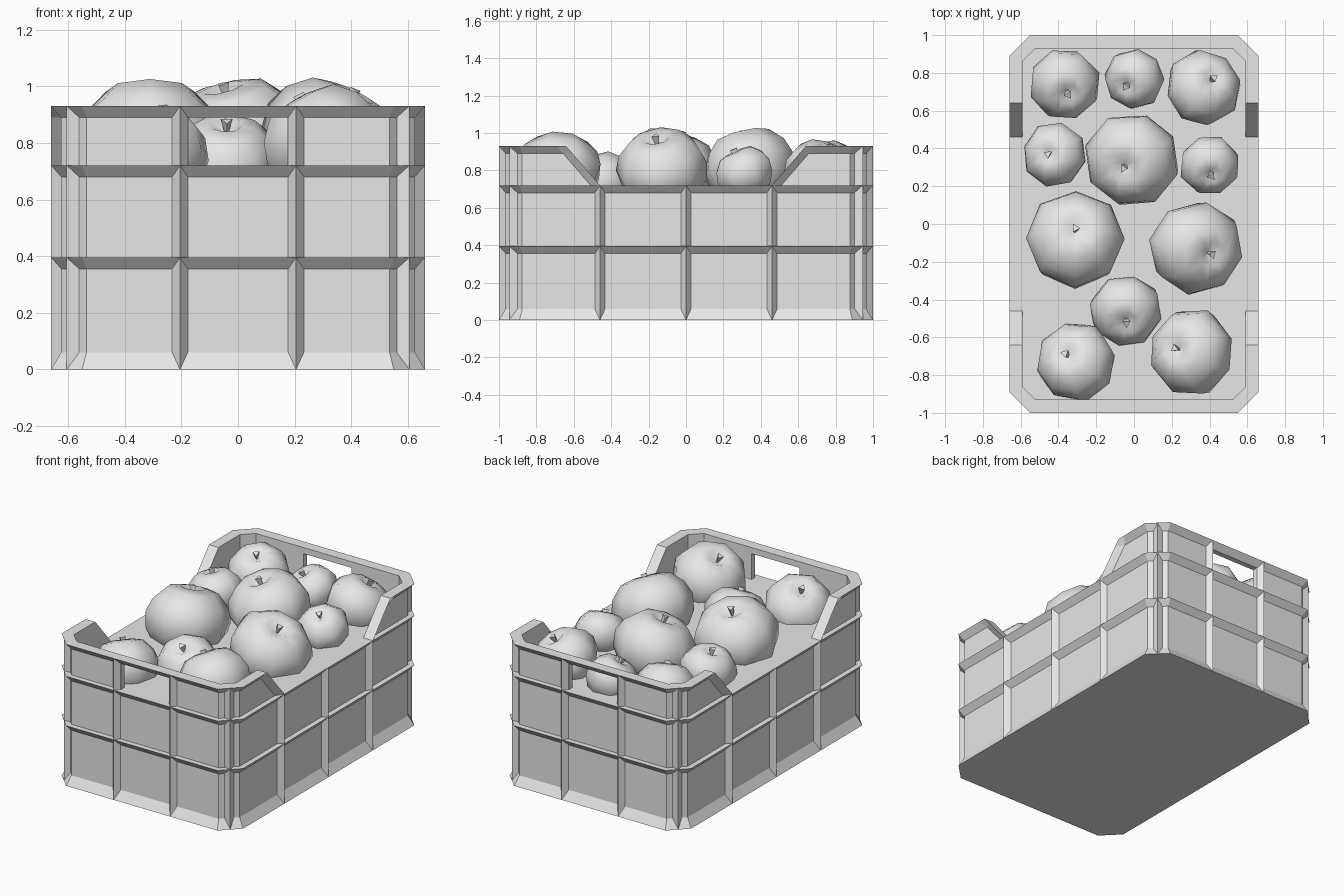
import bpy, bmesh, math, random
from mathutils import Vector, Matrix

random.seed(4)
cube = bpy.data.objects.get("Cube")
if cube:
    bpy.data.objects.remove(cube, do_unlink=True)

grey = bpy.data.materials.new("plain_grey")
grey.use_nodes = True
grey.diffuse_color = (0.8, 0.8, 0.8, 1)
grey.node_tree.nodes["Principled BSDF"].inputs["Base Color"].default_value = (0.8, 0.8, 0.8, 1)

WIDTH, LENGTH, CHAMFER = 0.66, 1.0, 0.11   # half sizes and corner cut
PANEL, INNER = 0.035, 0.07                 # inset of panels and inner wall
MID, LOW, TOP, LIP = 0.72, 0.395, 0.93, 0.04
HOLE, RIB_X, DIP = 0.175, 0.205, 0.46


def loft(name, rings, smooth=False):
    """Join equal rings of points into a closed solid."""
    bm = bmesh.new()
    loops = [[bm.verts.new(p) for p in ring] for ring in rings]
    for a, b in zip(loops, loops[1:]):
        for i in range(len(a)):
            j = (i + 1) % len(a)
            bm.faces.new((a[i], a[j], b[j], b[i]))
    bm.faces.new(loops[0])
    bm.faces.new(loops[-1])
    bmesh.ops.recalc_face_normals(bm, faces=bm.faces)
    mesh = bpy.data.meshes.new(name)
    bm.to_mesh(mesh)
    bm.free()
    mesh.materials.append(grey)
    for f in mesh.polygons:
        f.use_smooth = smooth
    obj = bpy.data.objects.new(name, mesh)
    bpy.context.collection.objects.link(obj)
    return obj


def corner(o):
    """The two plan points of one cut corner, inset by o."""
    c = CHAMFER - o * (2 - math.sqrt(2))
    return (WIDTH - o, LENGTH - o - c), (WIDTH - o - c, LENGTH - o)


def outline(z, o):
    a, b = corner(o)
    quarter = [a, b]
    half = quarter + [(-x, y) for x, y in reversed(quarter)]
    return [(x, y, z) for x, y in half + [(-x, -y) for x, y in half]]


# Crate body with flared foot and two ledges
body = [(0, 0), (0.06, PANEL)]
for ledge in (LOW, MID):
    body += [(ledge - LIP, PANEL), (ledge, 0), (ledge, PANEL)]
loft("crate_body", [outline(z, o) for z, o in body[:-1]])

# Raised corner walls, sloping down towards the long sides
section = [(MID, PANEL), (TOP - LIP, PANEL), (TOP, 0), (TOP, INNER), (MID, INNER)]


def slope(z):
    return DIP + (z - MID) * 0.86


for sx in (-1, 1):
    for sy in (-1, 1):
        rings = [
            [(WIDTH - (o if o == INNER else 0), slope(z), z) for z, o in section],
            [(WIDTH - o, slope(z) + 0.05, z) for z, o in section],
            [(*corner(o)[0], z) for z, o in section],
            [(*corner(o)[1], z) for z, o in section],
            [(HOLE, LENGTH - o, z) for z, o in section],
        ]
        loft("corner_wall", [[(sx * x, sy * y, z) for x, y, z in r] for r in rings])

# Handle bars above the end openings
bar = section[1:4] + [(TOP - LIP, INNER)]
for sy in (-1, 1):
    loft("handle_bar", [[(x, sy * (LENGTH - o), z) for z, o in bar] for x in (-HOLE, HOLE)])


# Upright three-sided ribs
def rib(x, y, nx, ny, height):
    n = Vector((nx, ny, 0)).normalized()
    t = Vector((-n.y, n.x, 0))
    tip = Vector((x, y, 0))
    back = tip - n * (PANEL + 0.003)
    plan = [back - t * 0.03, tip, back + t * 0.03]
    loft("rib", [[p + Vector((0, 0, z)) for p in plan] for z in (0, height)])


half_cut = CHAMFER / 2
for s in (-1, 1):
    for y in (-DIP, 0, DIP):
        rib(s * WIDTH, y, s, 0, MID)
    for t in (-1, 1):
        rib(t * RIB_X, s * LENGTH, 0, s, TOP)
        rib(t * (WIDTH - half_cut), s * (LENGTH - half_cut), t, s, TOP)

# Apples: x, y, radius, top height, stem offset x and y
apples = [
    (-.37, .74, .19, .95, .02, -.05), (0, .77, .16, .9, -.04, -.04),
    (.37, .72, .2, .95, .05, .05), (-.42, .37, .17, .93, -.03, 0),
    (-.01, .34, .25, 1.02, -.04, -.04), (.4, .31, .16, .92, .01, -.05),
    (-.31, -.08, .26, 1.02, 0, .05), (.33, -.13, .25, 1.01, .08, -.03),
    (-.04, -.46, .19, .89, 0, -.06), (-.31, -.73, .21, .92, -.05, .04),
    (.3, -.68, .23, .99, -.08, .02),
]
# Apple half profile: radius and height, from dimple to base
profile = [(.04, .56), (.3, .74), (.62, .67), (.9, .38), (1.02, .05),
           (.94, -.35), (.66, -.72), (.2, -.85)]
SIDES = 8
for x, y, r, top, ox, oy in apples:
    lean = Vector((ox, oy, 0.65 * r)).to_track_quat('Z', 'Y').to_matrix().to_4x4()
    place = Matrix.Translation((x, y, top - 0.8 * r)) @ lean
    turn = random.uniform(0, math.pi)
    bumps = [random.uniform(0.97, 1.03) for _ in range(SIDES)]
    rings = []
    for pr, pz in profile:
        ring = []
        for i in range(SIDES):
            a = turn + i * math.tau / SIDES
            d = r * pr * bumps[i]
            ring.append(place @ Vector((d * math.cos(a), d * math.sin(a), r * pz)))
        rings.append(ring)
    loft("apple", rings, smooth=True)

    # Stem widening upwards
    stem = []
    for w, z in ((0.004, 0.5 * r), (0.025, 0.72 * r + 0.02)):
        angles = [turn + k * math.tau / 3 for k in range(3)]
        stem.append([place @ Vector((w * math.cos(a), w * math.sin(a), z)) for a in angles])
    loft("apple_stem", stem)
